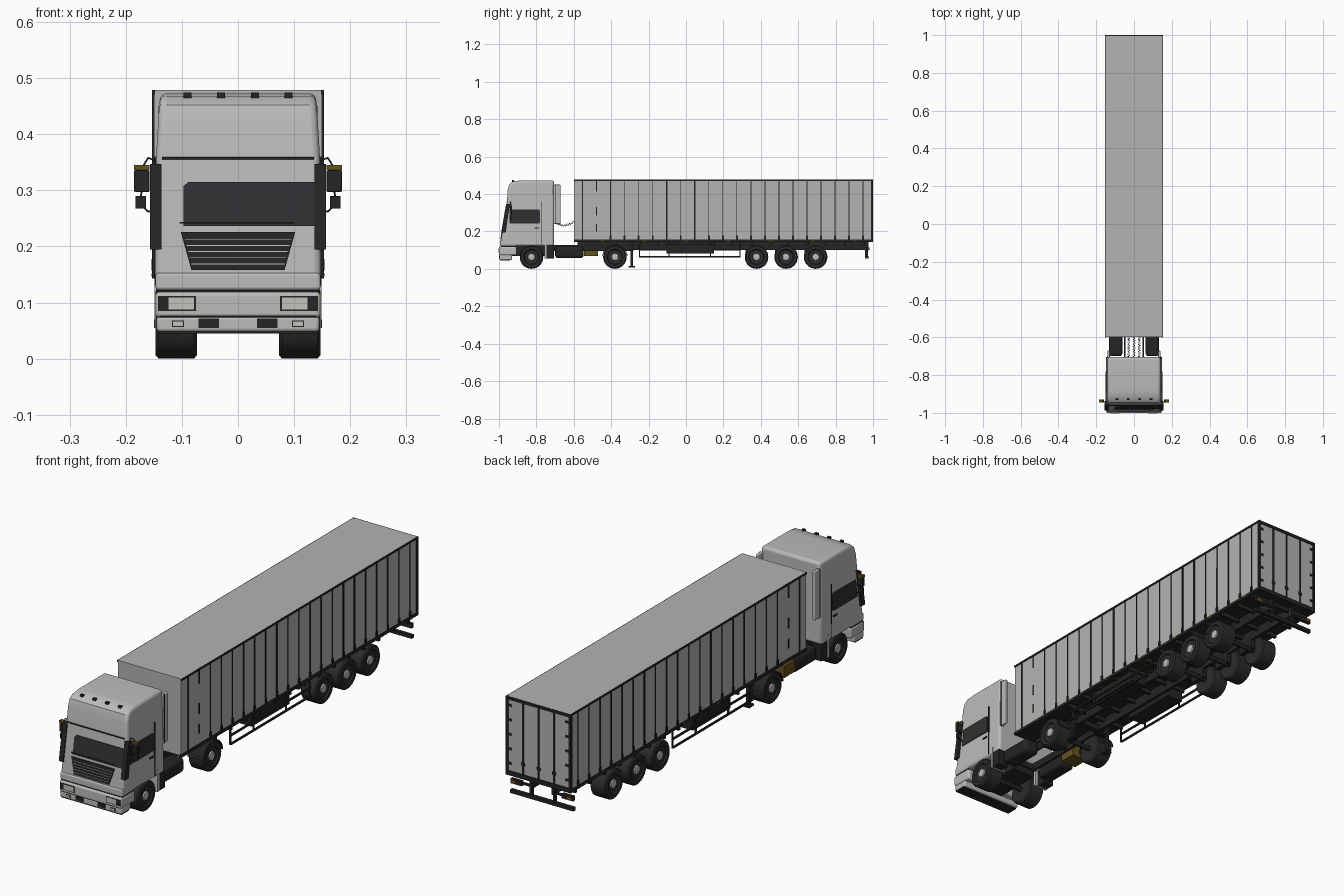
import bpy, bmesh, math
from mathutils import Vector


def material(name, *rgb):
    m = bpy.data.materials.new(name)
    m.diffuse_color = (*rgb, 1)
    return m


CAB = material("cab_grey", 0.50, 0.50, 0.49)
PANEL = material("trailer_grey", 0.45, 0.46, 0.44)
DARK = material("dark_trim", 0.018, 0.018, 0.018)
RUBBER = material("tyre_black", 0.025, 0.025, 0.025)
GLASS = material("dark_glass", 0.03, 0.03, 0.032)
LENS = material("lamp_lens", 0.55, 0.55, 0.50)
AMBER = material("dull_amber", 0.13, 0.085, 0.012)


def finish(name, bm, mat, smooth=False, bevel=0, segs=3):
    bmesh.ops.recalc_face_normals(bm, faces=bm.faces)
    me = bpy.data.meshes.new(name)
    bm.to_mesh(me)
    bm.free()
    me.materials.append(mat)
    ob = bpy.data.objects.new(name, me)
    bpy.context.collection.objects.link(ob)
    if bevel:
        mod = ob.modifiers.new("bevel", "BEVEL")
        mod.width, mod.segments, mod.limit_method = bevel, segs, "ANGLE"
        mod.angle_limit = math.radians(50)
    if smooth:
        bpy.ops.object.select_all(action="DESELECT")
        ob.select_set(True)
        bpy.context.view_layer.objects.active = ob
        bpy.ops.object.shade_smooth_by_angle(angle=math.radians(35))
    return ob


def box(name, x, y, z, mat, **kw):
    bm = bmesh.new()
    bmesh.ops.create_cube(bm, size=1)
    for v in bm.verts:
        v.co = [r[0] + (c + 0.5) * (r[1] - r[0]) for c, r in zip(v.co, (x, y, z))]
    return finish(name, bm, mat, **kw)


def pair(name, x, y, z, mat, **kw):
    for side, s in (("right", 1), ("left", -1)):
        box(f"{name}_{side}", sorted((s * x[0], s * x[1])), y, z, mat, **kw)


def loft(name, a, b, mat, **kw):
    """Solid between two matching outlines."""
    bm = bmesh.new()
    va, vb = [bm.verts.new(p) for p in a], [bm.verts.new(p) for p in b]
    bm.faces.new(va)
    bm.faces.new(vb)
    for i in range(len(a)):
        j = (i + 1) % len(a)
        bm.faces.new((va[i], va[j], vb[j], vb[i]))
    return finish(name, bm, mat, **kw)


def tube(name, pts, r, mat):
    cu = bpy.data.curves.new(name, "CURVE")
    cu.dimensions, cu.bevel_depth, cu.bevel_resolution, cu.use_fill_caps = "3D", r, 1, True
    sp = cu.splines.new("POLY")
    sp.points.add(len(pts) - 1)
    for p, c in zip(sp.points, pts):
        p.co = (*c, 1)
    cu.materials.append(mat)
    bpy.context.collection.objects.link(bpy.data.objects.new(name, cu))


def lathe(name, profile, centre, s, mat, n=28):
    """Spin (x, radius) points about the x axis."""
    bm = bmesh.new()
    rings = [[bm.verts.new((centre[0] + s * x, centre[1] + r * math.cos(2 * math.pi * k / n),
                            centre[2] + r * math.sin(2 * math.pi * k / n))) for k in range(n)] for x, r in profile]
    for a, b in zip(rings, rings[1:]):
        for k in range(n):
            bm.faces.new((a[k], a[k - 1], b[k - 1], b[k]))
    bm.faces.new(rings[0])
    bm.faces.new(rings[-1])
    finish(name, bm, mat, smooth=True)


# --- Cab shell: side profile, narrower toward the roof
profile = [(-0.99, 0.122), (-0.99, 0.155), (-0.957, 0.355), (-0.954, 0.42), (-0.945, 0.452), (-0.925, 0.468),
           (-0.88, 0.473), (-0.705, 0.473), (-0.705, 0.122)]


def half_width(z):
    return 0.148 - 0.009 * max(0, (z - 0.33) / 0.143)


loft("cab_shell", [(half_width(z), y, z) for y, z in profile], [(-half_width(z), y, z) for y, z in profile],
     CAB, smooth=True, bevel=0.012)


# --- Plates following the sloped cab front
def front_plate(name, pts, mat, d=0.003):
    fy = lambda z: -0.99 + (z - 0.155) * 0.165
    loft(name, [(x, fy(z) - d, z) for x, z in pts], [(x, fy(z) + 0.004, z) for x, z in pts], mat)


front_plate("windscreen", [(-0.097, 0.236), (0.136, 0.236), (0.136, 0.315), (-0.088, 0.315), (-0.097, 0.308)], GLASS)
front_plate("grille", [(-0.083, 0.158), (0.083, 0.158), (0.102, 0.226), (-0.102, 0.226)], DARK)
for i in range(5):
    z = 0.168 + i * 0.011
    w = 0.08 + (z - 0.158) * 0.27
    front_plate(f"grille_slat_{i}", [(-w, z), (w, z), (w, z + 0.0015), (-w, z + 0.0015)], CAB, 0.005)
front_plate("wiper", [(-0.104, 0.241), (0.1, 0.241), (0.1, 0.244), (-0.104, 0.244)], DARK, 0.006)
tube("sun_visor_bar", [(-0.135, -0.961, 0.357), (0.135, -0.961, 0.357)], 0.0025, DARK)
for i in range(4):
    x = -0.09 + i * 0.06
    box(f"roof_lamp_{i}", (x - 0.007, x + 0.007), (-0.931, -0.92), (0.465, 0.474), DARK)

# --- Corner deflectors, side windows, mirrors, doors
for side, s in (("right", 1), ("left", -1)):
    front = [(-0.988, 0.195), (-0.962, 0.347), (-0.942, 0.347), (-0.964, 0.195)]
    loft(f"corner_deflector_{side}", [(s * 0.136, y, z) for y, z in front], [(s * 0.157, y, z) for y, z in front], DARK)
    win = [(-0.945, 0.243), (-0.785, 0.243), (-0.78, 0.25), (-0.78, 0.312), (-0.788, 0.317), (-0.935, 0.317)]
    loft(f"side_window_{side}", [(s * 0.144, y, z) for y, z in win], [(s * 0.1505, y, z) for y, z in win], GLASS)
    tube(f"mirror_arm_{side}", [(s * 0.145, -0.94, 0.352), (s * 0.16, -0.938, 0.358), (s * 0.171, -0.936, 0.34),
                                (s * 0.173, -0.936, 0.275), (s * 0.16, -0.938, 0.262), (s * 0.145, -0.94, 0.266)], 0.002, DARK)
pair("mirror", (0.158, 0.185), (-0.945, -0.93), (0.297, 0.336), DARK, bevel=0.002)
pair("mirror_lamp", (0.158, 0.185), (-0.945, -0.93), (0.336, 0.345), AMBER)
pair("lower_mirror", (0.164, 0.183), (-0.944, -0.932), (0.268, 0.29), DARK)
pair("door_seam", (0.145, 0.149), (-0.775, -0.772), (0.13, 0.36), DARK)
pair("door_handle", (0.145, 0.151), (-0.81, -0.785), (0.215, 0.221), DARK)
pair("rear_side_fairing", (0.128, 0.141), (-0.71, -0.671), (0.24, 0.45), CAB, bevel=0.004)
pair("fairing_seam", (0.13, 0.142), (-0.701, -0.698), (0.24, 0.45), DARK)

# --- Bumper, lamps, steps
box("front_panel", (-0.147, 0.147), (-0.995, -0.905), (0.122, 0.153), CAB, bevel=0.006)
box("bumper_gap", (-0.144, 0.144), (-0.99, -0.91), (0.11, 0.125), DARK)
box("bumper", (-0.147, 0.147), (-1.0, -0.905), (0.073, 0.119), CAB, smooth=True, bevel=0.007)
box("bumper_apron", (-0.145, 0.145), (-0.997, -0.93), (0.048, 0.076), CAB, smooth=True, bevel=0.006)
box("bumper_lip", (-0.143, 0.143), (-0.992, -0.94), (0.045, 0.05), DARK)
box("bumper_line", (-0.14, 0.14), (-0.9995, -0.99), (0.074, 0.0765), DARK)
pair("headlight_frame", (0.075, 0.143), (-1.001, -0.98), (0.085, 0.112), DARK)
pair("headlight", (0.078, 0.124), (-1.002, -0.98), (0.088, 0.109), LENS)
pair("fog_lamp_frame", (0.096, 0.118), (-0.999, -0.98), (0.056, 0.068), DARK)
pair("fog_lamp", (0.098, 0.116), (-1.0, -0.98), (0.058, 0.066), LENS)
pair("air_vent", (0.034, 0.07), (-0.999, -0.98), (0.055, 0.072), DARK)
pair("cab_step", (0.1, 0.147), (-0.745, -0.705), (0.055, 0.125), DARK)
pair("cab_rear_flap", (0.085, 0.149), (-0.757, -0.745), (0.055, 0.15), CAB)

# --- Wheels, hubs, axles
tyre = [(0, 0.045), (0, 0.057), (0.005, 0.063), (0.069, 0.063), (0.074, 0.057), (0.074, 0.042), (0.068, 0.038), (0.066, 0.02)]
for i, y in enumerate((-0.826, -0.38, 0.377, 0.535, 0.693)):
    for side, s in (("right", 1), ("left", -1)):
        lathe(f"wheel_{i}_{side}", tyre, (s * 0.073, y, 0.0635), s, RUBBER)
        lathe(f"hub_{i}_{side}", [(0, 0.02), (0.006, 0.018), (0.008, 0.01)], (s * 0.138, y, 0.0635), s, CAB, 12)
    tube(f"axle_{i}", [(-0.08, y, 0.0635), (0.08, y, 0.0635)], 0.011, DARK)

# --- Drive wheel mudguards
for side, s in (("right", 1), ("left", -1)):
    arc = [math.radians(a) for a in range(5, 176, 17)]
    ring = [(-0.38 + 0.068 * math.cos(a), 0.0635 + 0.068 * math.sin(a)) for a in arc]
    ring += [(-0.38 + 0.065 * math.cos(a), 0.0635 + 0.065 * math.sin(a)) for a in reversed(arc)]
    loft(f"mudguard_{side}", [(s * 0.073, y, z) for y, z in ring], [(s * 0.149, y, z) for y, z in ring], DARK)

# --- Tractor chassis
pair("tractor_rail", (0.044, 0.053), (-0.95, -0.28), (0.095, 0.127), DARK)
for i, y in enumerate((-0.93, -0.72, -0.5, -0.29)):
    box(f"tractor_crossbeam_{i}", (-0.046, 0.046), (y - 0.008, y + 0.008), (0.1, 0.122), DARK)
box("engine", (-0.055, 0.055), (-0.93, -0.72), (0.07, 0.124), DARK)
box("coupling_plate", (-0.06, 0.06), (-0.44, -0.32), (0.124, 0.14), DARK)
pair("fuel_tank", (0.062, 0.132), (-0.7, -0.548), (0.058, 0.12), DARK, smooth=True, bevel=0.014)
box("battery_box", (-0.135, -0.06), (-0.545, -0.47), (0.07, 0.12), AMBER)
for i in range(3):
    hose = []
    for k in range(73):
        t, a = k / 72, k * math.pi / 3
        hose.append((-0.028 + i * 0.028 + 0.006 * math.cos(a), -0.706 + 0.108 * t,
                     0.255 - 0.09 * t * (1 - t) + 0.006 * math.sin(a)))
    tube(f"air_hose_{i}", hose, 0.0011, DARK)

# --- Trailer box
box("trailer_body", (-0.15, 0.15), (-0.599, 0.996), (0.152, 0.479), PANEL)
box("trailer_floor", (-0.149, 0.149), (-0.598, 0.995), (0.143, 0.152), DARK)
pair("top_rail", (0.148, 0.1535), (-0.6, 1.0), (0.471, 0.4785), DARK)
pair("bottom_rail", (0.146, 0.1535), (-0.6, 1.0), (0.143, 0.156), DARK)
for i in range(21):
    y = -0.553 + i * 0.075
    w = 0.0035 if i in (0, 6, 8, 14, 15, 18) else 0.002
    for j, z in enumerate([(0.2, 0.24), (0.285, 0.33), (0.415, 0.475)] if i == 1 else [(0.15, 0.475)]):
        pair(f"side_post_{i}_{j}", (0.149, 0.153), (y - w, y + w), z, DARK)
    if i > 1:
        pair(f"side_latch_{i}", (0.149, 0.1545), (y - 0.005, y + 0.005), (0.157, 0.178), DARK)
    if i % 3 == 1:
        pair(f"side_marker_{i}", (0.149, 0.1545), (y + 0.02, y + 0.04), (0.146, 0.152), AMBER)
pair("half_post", (0.149, 0.153), (0.718, 0.723), (0.155, 0.37), DARK)

# --- Rear doors
pair("rear_corner_post", (0.143, 0.1535), (0.988, 1.0), (0.145, 0.479), DARK)
box("rear_header", (-0.15, 0.15), (0.99, 1.0), (0.466, 0.4785), DARK)
box("rear_sill", (-0.15, 0.15), (0.99, 1.0), (0.143, 0.162), DARK)
for i in range(3):
    x = -0.073 + i * 0.073
    box(f"door_bar_{i}", (x - 0.003, x + 0.003), (0.99, 0.9995), (0.155, 0.47), DARK)
    box(f"door_lock_{i}", (x - 0.008, x + 0.008), (0.99, 1.0), (0.2, 0.212), DARK)
for i in range(5):
    z = 0.19 + i * 0.062
    pair(f"door_hinge_{i}", (0.128, 0.145), (0.99, 0.9995), (z, z + 0.009), DARK)

# --- Trailer underframe
pair("trailer_rail", (0.045, 0.057), (-0.3, 0.975), (0.1, 0.145), DARK)
pair("front_trailer_rail", (0.045, 0.057), (-0.58, -0.3), (0.128, 0.145), DARK)
for i in range(13):
    y = -0.25 + i * 0.1
    box(f"floor_beam_{i}", (-0.145, 0.145), (y - 0.006, y + 0.006), (0.125, 0.145), DARK)
for i, y in enumerate((0.377, 0.535, 0.693)):
    pair(f"suspension_{i}", (0.045, 0.065), (y - 0.06, y + 0.02), (0.06, 0.105), DARK)
pair("storage_box", (0.06, 0.138), (-0.105, 0.15), (0.083, 0.13), DARK)
pair("landing_leg", (0.085, 0.1), (-0.298, -0.284), (0.015, 0.145), DARK)
pair("landing_foot", (0.078, 0.107), (-0.308, -0.274), (0.008, 0.016), DARK)
tube("landing_crossbar", [(-0.09, -0.291, 0.09), (0.09, -0.291, 0.09)], 0.004, DARK)
for i, z in enumerate((0.061, 0.098)):
    pair(f"side_guard_{i}", (0.138, 0.144), (-0.25, 0.29), (z, z + 0.008), DARK)
for i, y in enumerate((-0.248, -0.09, 0.13, 0.288)):
    pair(f"guard_post_{i}", (0.134, 0.14), (y - 0.003, y + 0.003), (0.061, 0.145), DARK)

# --- Rear underrun bar and lamps
box("underrun_bar", (-0.15, 0.15), (0.96, 0.975), (0.055, 0.07), DARK)
pair("underrun_hanger", (0.05, 0.06), (0.958, 0.972), (0.06, 0.145), DARK)
pair("tail_lamp_board", (0.095, 0.148), (0.962, 0.976), (0.098, 0.118), DARK)
pair("tail_lamp", (0.122, 0.145), (0.962, 0.98), (0.101, 0.115), AMBER)
pair("lamp_bracket", (0.055, 0.1), (0.962, 0.97), (0.103, 0.112), DARK)
